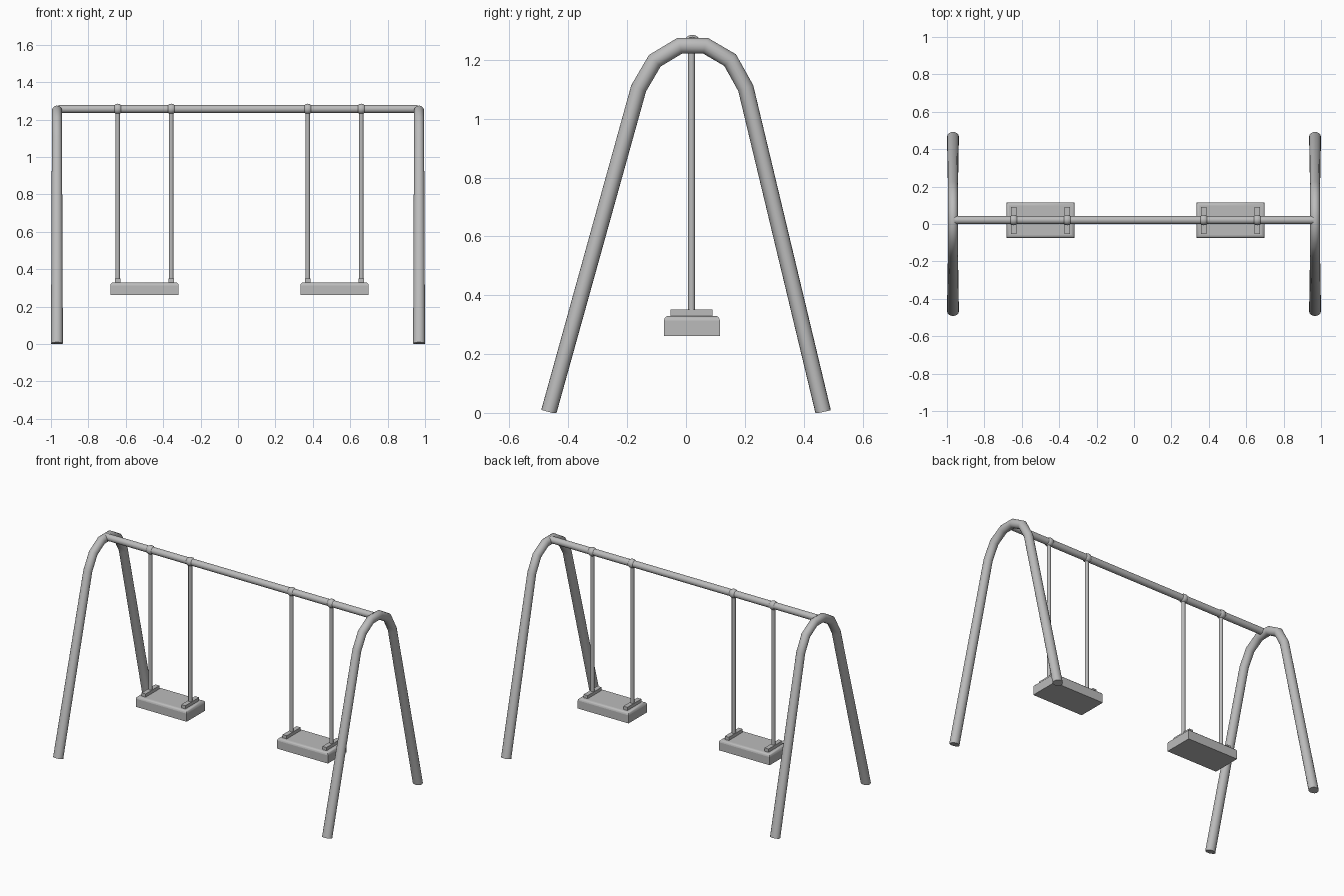
import bpy, bmesh, math
from mathutils import Vector, Matrix

cube = bpy.data.objects.get("Cube")
if cube:
    bpy.data.objects.remove(cube)

grey = bpy.data.materials.new("plain grey")
grey.use_nodes = True
colour = (0.5, 0.5, 0.5, 1)
grey.diffuse_color = colour
grey.node_tree.nodes["Principled BSDF"].inputs["Base Color"].default_value = colour

BAR_Y, BAR_Z = 0.021, 1.257


def finish(bm, name, angle=40):
    bmesh.ops.recalc_face_normals(bm, faces=bm.faces)
    mesh = bpy.data.meshes.new(name)
    bm.to_mesh(mesh)
    bm.free()
    obj = bpy.data.objects.new(name, mesh)
    bpy.context.collection.objects.link(obj)
    mesh.materials.append(grey)
    bpy.ops.object.select_all(action='DESELECT')
    obj.select_set(True)
    bpy.context.view_layer.objects.active = obj
    bpy.ops.object.shade_smooth_by_angle(angle=math.radians(angle))
    return obj


def rod(name, centre, radius, length, axis='Z', sides=16):
    bm = bmesh.new()
    turn = Matrix.Rotation(math.pi / 2, 4, 'Y') if axis == 'X' else Matrix()
    bmesh.ops.create_cone(bm, cap_ends=True, segments=sides, radius1=radius,
                          radius2=radius, depth=length,
                          matrix=Matrix.Translation(centre) @ turn)
    return finish(bm, name)


def box(name, centre, size):
    bm = bmesh.new()
    bmesh.ops.create_cube(bm, size=1, matrix=Matrix.Translation(centre)
                          @ Matrix.Diagonal((*size, 1)))
    return finish(bm, name, 30)


# Bent tube in the YZ plane with mitred corners, slightly wider at the feet
def arch(name, x, path, radius=0.027, sides=16):
    bm = bmesh.new()
    pts = [Vector((x, y, z)) for y, z in path]
    rings = []
    for i, p in enumerate(pts):
        a = (p - pts[max(i - 1, 0)]).normalized()
        b = (pts[min(i + 1, len(pts) - 1)] - p).normalized()
        tangent = (a + b).normalized()
        normal = Vector((0, -tangent.z, tangent.y))
        mitre = 1 / tangent.dot(b if b.length else a)
        flare = 1.18 if p.z < 0.1 else 1
        rings.append([bm.verts.new(
            p + Vector((math.cos(t) * radius * flare, 0, 0))
            + normal * math.sin(t) * radius * mitre)
            for t in (2 * math.pi * k / sides for k in range(sides))])
    for r, s in zip(rings, rings[1:]):
        for k in range(sides):
            j = (k + 1) % sides
            bm.faces.new((r[k], r[j], s[j], s[k]))
    for ring in (rings[0], rings[-1]):
        bm.faces.new(ring)
        for v in ring:          # feet rest flat on the ground
            v.co.z = max(v.co.z, 0)
    return finish(bm, name, 50)


# End frames
arch_path = [(-0.466, 0.003), (-0.161, 1.103), (-0.106, 1.197), (-0.021, 1.248),
             (0.066, 1.248), (0.15, 1.199), (0.203, 1.104), (0.466, 0.003)]
for side, x in (("right", -0.968), ("left", 0.968)):
    arch(side + "_frame", x, arch_path)

# Crossbar
rod("crossbar", (0, BAR_Y, BAR_Z), 0.0215, 1.92, 'X')

# Swings
for side, cx in (("right", -0.5), ("left", 0.516)):
    seat = box(side + "_seat", (cx, 0.02, 0.296), (0.366, 0.19, 0.068))
    bm = bmesh.new()
    bm.from_mesh(seat.data)
    top = [e for e in bm.edges if all(v.co.z > 0.3 for v in e.verts)]
    bmesh.ops.bevel(bm, geom=top, offset=0.016, segments=3, profile=0.5,
                    affect='EDGES')
    bm.to_mesh(seat.data)
    bm.free()
    bpy.ops.object.shade_smooth_by_angle(angle=math.radians(35))

    for end, dx in (("outer", -0.143), ("inner", 0.143)):
        x = cx + dx
        label = f"{side}_{end}_"
        box(label + "seat_bracket", (x, 0.019, 0.338), (0.029, 0.143, 0.026))
        rod(label + "hanger", (x, 0.019, 0.79), 0.012, 0.92, sides=12)
        # Rounded collar around the crossbar
        bm = bmesh.new()
        bmesh.ops.create_uvsphere(bm, u_segments=16, v_segments=8, radius=0.028,
                                  matrix=Matrix.Translation((x, BAR_Y, BAR_Z)))
        finish(bm, label + "collar")
